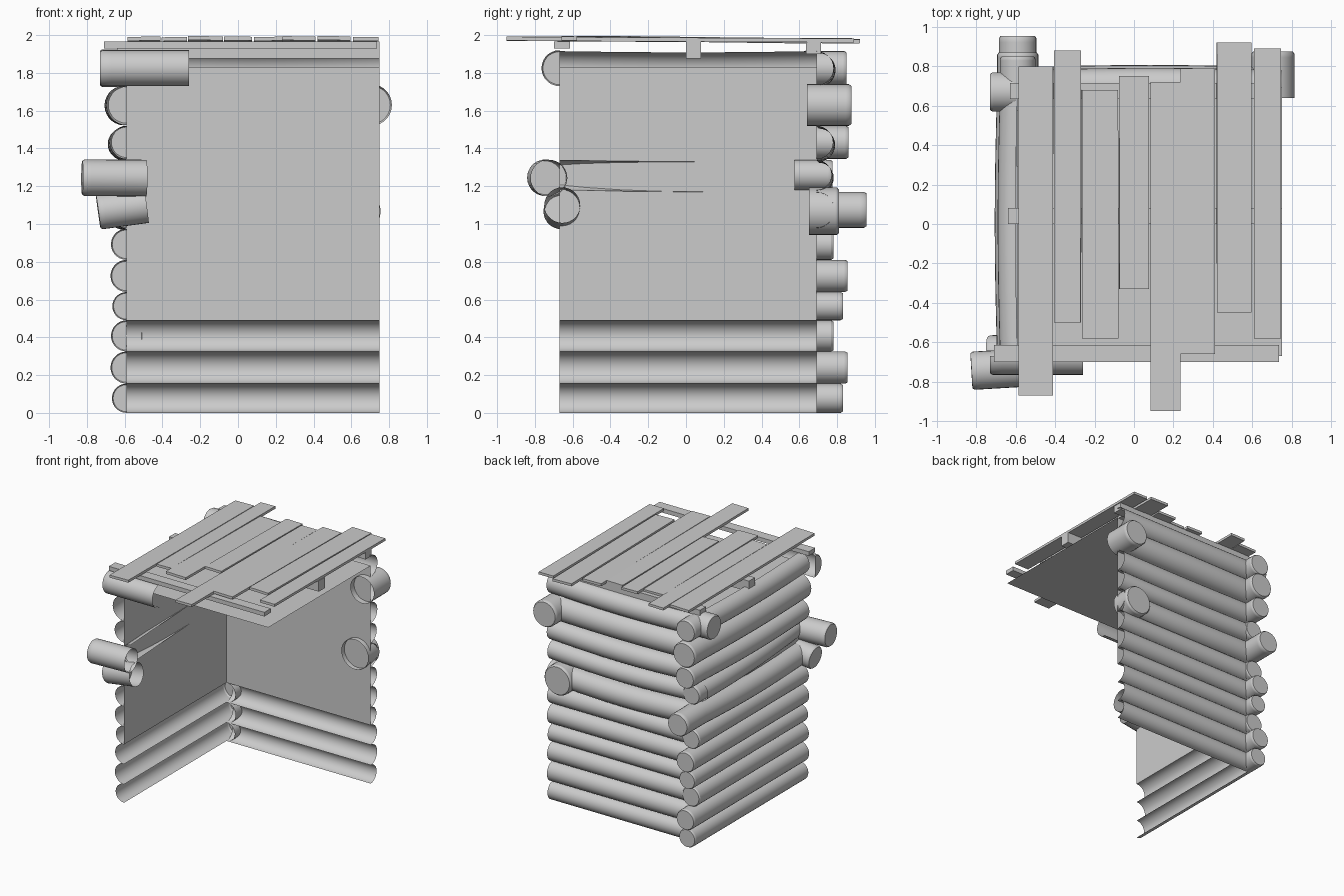
import bpy, bmesh, math, random
from mathutils import Vector, Matrix

random.seed(4)
cube = bpy.data.objects.get("Cube")
if cube:
    bpy.data.objects.remove(cube, do_unlink=True)

GREY = (0.6, 0.6, 0.6, 1)
mat = bpy.data.materials.new("plain_grey")
mat.use_nodes = True
mat.diffuse_color = GREY
mat.node_tree.nodes["Principled BSDF"].inputs["Base Color"].default_value = GREY

SIDE_X, BACK_Y, RIGHT_X, FRONT_Y = -0.59, 0.69, 0.75, -0.67
PANEL_LOW, PANEL_TOP = 0.49, 1.83
UP = Vector((0, 0, 1))


def finish(name, bm, smooth=False):
    mesh = bpy.data.meshes.new(name)
    bm.to_mesh(mesh)
    bm.free()
    mesh.materials.append(mat)
    obj = bpy.data.objects.new(name, mesh)
    bpy.context.collection.objects.link(obj)
    if smooth:
        bpy.ops.object.select_all(action='DESELECT')
        obj.select_set(True)
        bpy.context.view_layer.objects.active = obj
        bpy.ops.object.shade_smooth_by_angle(angle=math.radians(40))
    return obj


def log(name, start, end, r, out=None, cap=False, bend=Vector()):
    """Open tube; a half shell bulging towards out when given, capped at its end if asked."""
    start, end = Vector(start), Vector(end)
    axis = (end - start).normalized()
    half = out is not None
    side = Vector(out) if half else axis.cross(UP).normalized()
    up = side.cross(axis).normalized()
    if up.z < 0:
        up = -up
    n = 14 if half else 28
    count = n + 1 if half else n
    span = math.pi if half else 2 * math.pi
    stations = [(i / 8, r) for i in range(9)]
    if cap:
        length = (end - start).length
        stations[-1] = (1 - 0.012 / length, r)
        stations.append((1, r * 0.92))
    bm = bmesh.new()
    rings = []
    for t, radius in stations:
        c = start.lerp(end, t) + bend * math.sin(math.pi * t)
        angles = [-math.pi / 2 + span * i / n for i in range(count)]
        rings.append([bm.verts.new(c + radius * (side * math.cos(a) + up * math.sin(a)))
                      for a in angles])
    for a, b in zip(rings, rings[1:]):
        for i in range(n):
            j = (i + 1) % count
            bm.faces.new((a[i], a[j], b[j], b[i]))
    if cap:
        bm.faces.new(rings[-1])
    bmesh.ops.recalc_face_normals(bm, faces=bm.faces)
    # Half shells must face outwards
    if half:
        bm.faces.ensure_lookup_table()
        if bm.faces[n // 2].normal.dot(side) < 0:
            bmesh.ops.reverse_faces(bm, faces=bm.faces)
    return finish(name, bm, True)


def sheet(name, corners):
    bm = bmesh.new()
    bm.faces.new([bm.verts.new(c) for c in corners])
    return finish(name, bm)


def board(name, x0, x1, y0, y1, z0, z1, pitch=0, roll=0):
    bm = bmesh.new()
    bmesh.ops.create_cube(bm, size=1)
    bm.transform(Matrix.Diagonal((x1 - x0, y1 - y0, z1 - z0, 1)))
    obj = finish(name, bm)
    obj.location = ((x0 + x1) / 2, (y0 + y1) / 2, (z0 + z1) / 2)
    obj.rotation_euler = (pitch, roll, 0)
    return obj


# Stacked wall logs: (bottom, top, how far the side log passes the corner)
courses = [(0, .155, .83), (.155, .325, .855), (.325, .49, .78), (.49, .64, .83),
           (.64, .81, .855), (.81, .975, .78), (.98, 1.17, .955), (1.18, 1.34, .775),
           (1.345, 1.52, .86), (1.525, 1.735, .87), (1.735, 1.915, .85)]
for i, (low, high, reach) in enumerate(courses):
    z, r = (low + high) / 2, (high - low) / 2
    loose = 0.012 if low > 0.9 else 0
    sag = Vector((0, 0, -loose * random.random()))
    front_x, back_x, stub_y = SIDE_X, SIDE_X, BACK_Y
    if i == 7:  # one log has slipped through the wall
        front_x, back_x, stub_y = SIDE_X + .06, SIDE_X - .015, .575
    log(f"side_log_{i + 1}", (front_x, FRONT_Y, z), (back_x, BACK_Y, z), r,
        out=(-1, 0, 0), bend=sag + Vector((-loose, 0, 0)))
    log(f"side_log_end_{i + 1}", (SIDE_X, stub_y, z), (SIDE_X, reach, z), r, cap=True)
    log(f"back_log_{i + 1}", (SIDE_X, BACK_Y, z), (RIGHT_X, BACK_Y, z), r,
        out=(0, 1, 0), bend=sag * 1.6 + Vector((0, loose, 0)))

# Inner wall panels and ceiling
sheet("side_panel", [(SIDE_X, FRONT_Y, PANEL_LOW), (SIDE_X, BACK_Y, PANEL_LOW),
                     (SIDE_X, BACK_Y, PANEL_TOP), (SIDE_X, FRONT_Y, PANEL_TOP)])
sheet("back_panel", [(SIDE_X, BACK_Y, PANEL_LOW), (RIGHT_X, BACK_Y, PANEL_LOW),
                     (RIGHT_X, BACK_Y, PANEL_TOP), (SIDE_X, BACK_Y, PANEL_TOP)])
sheet("ceiling", [(SIDE_X, FRONT_Y, PANEL_TOP), (RIGHT_X, FRONT_Y, PANEL_TOP),
                  (RIGHT_X, BACK_Y, PANEL_TOP), (SIDE_X, BACK_Y, PANEL_TOP)])

# Broken cross logs at the front and corners
log("front_top_log", (-.26, FRONT_Y, 1.825), (-.73, FRONT_Y, 1.825), .095,
    out=(0, -1, 0), cap=True)
log("front_upper_stub", (-.485, -.725, 1.243), (-.825, -.745, 1.245), .097, cap=True)
log("front_lower_stub", (-.485, -.655, 1.1), (-.74, -.66, 1.065), .095, cap=True)
log("back_corner_stub", (-.6, .67, 1.825), (-.73, .67, 1.825), .1, cap=True)
log("back_upper_stub", (.705, .64, 1.63), (.705, .875, 1.63), .11, cap=True)
log("back_lower_stub", (.63, .65, 1.067), (.63, .81, 1.067), .125, cap=True)

# Roof beams
board("front_beam", -.71, .735, -.70, -.615, 1.93, 1.965)
board("middle_beam", -.64, .75, 0, .08, 1.875, 1.965)
board("rear_beam", -.63, .74, .635, .715, 1.9, 1.96)

# Roof planks: (left, right, front, back)
planks = [(-.585, -.41, -.87, .80), (-.405, -.27, -.50, .88), (-.265, -.08, -.58, .68),
          (-.075, .075, -.33, .75), (.085, .235, -.95, .72), (.235, .41, -.66, .79),
          (.42, .595, -.45, .92), (.61, .745, -.58, .89)]
for i, (x0, x1, y0, y1) in enumerate(planks):
    board(f"roof_plank_{i + 1}", x0, x1, y0, y1, 1.965, 1.986,
          pitch=-random.uniform(.004, .014), roll=random.uniform(-.03, .03))
